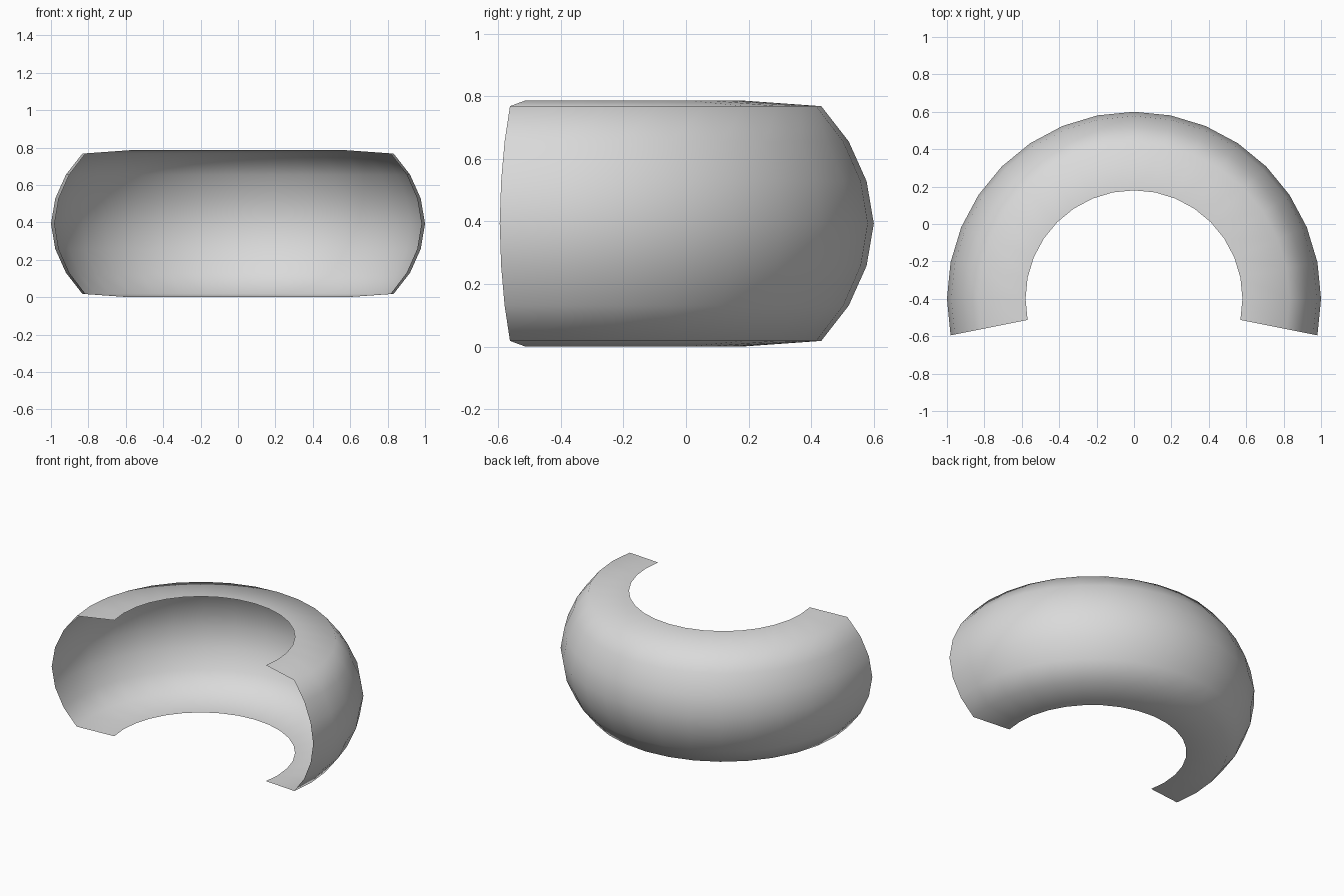
import bpy, bmesh
from math import radians, cos, sin

cube = bpy.data.objects.get("Cube")
if cube:
    bpy.data.objects.remove(cube, do_unlink=True)

# Plain grey material
grey = bpy.data.materials.new("plain_grey")
grey.use_nodes = True
colour = (0.7, 0.7, 0.7, 1)
grey.diffuse_color = colour
grey.node_tree.nodes["Principled BSDF"].inputs["Base Color"].default_value = colour

# Cross-section as (radius, height from the middle), mirrored top to bottom
MIDDLE = 0.393
upper = [(1.0, 0.0), (0.977, 0.135), (0.92, 0.262), (0.832, 0.375), (0.58, 0.393)]
profile = [(r, -h) for r, h in reversed(upper[1:])] + upper

# Sweep the section round the upright axis, slightly past a half turn
STEP = 360 / 32
bm = bmesh.new()
rings = []
for i in range(-1, 18):
    a = radians(i * STEP)
    rings.append([bm.verts.new((r * cos(a), r * sin(a) - 0.4, MIDDLE + h))
                  for r, h in profile])
for near, far in zip(rings, rings[1:]):
    for j in range(len(profile) - 1):
        face = bm.faces.new((near[j], far[j], far[j + 1], near[j + 1]))
        face.smooth = True

# Open curved shell
mesh = bpy.data.meshes.new("curved_fender")
bm.to_mesh(mesh)
bm.free()
mesh.materials.append(grey)
fender = bpy.data.objects.new("curved_fender", mesh)
bpy.context.collection.objects.link(fender)
